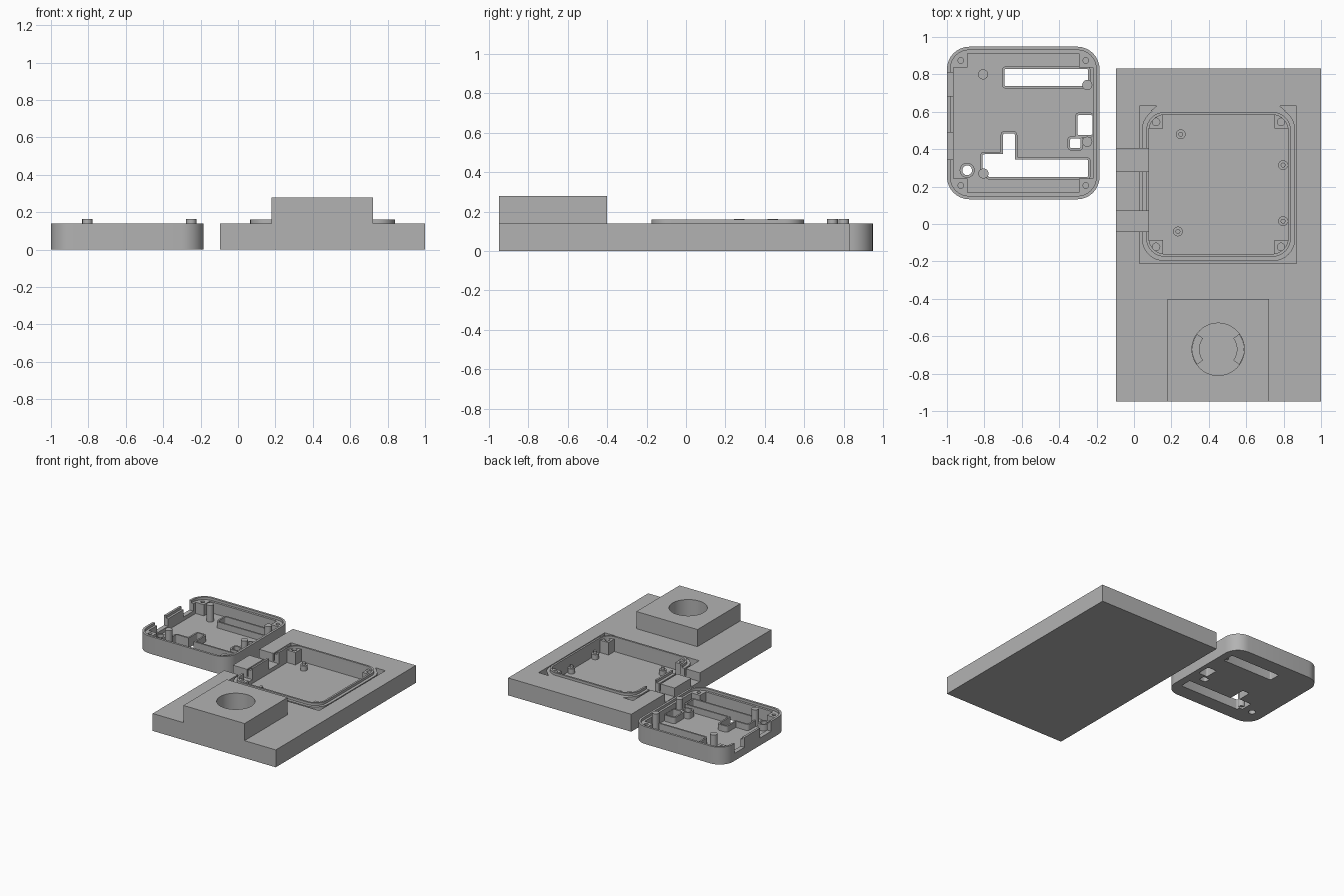
import bpy
import bmesh
from math import cos, sin, pi, radians

if "Cube" in bpy.data.objects:
    bpy.data.objects.remove(bpy.data.objects["Cube"], do_unlink=True)

grey = bpy.data.materials.new("plain grey")
COLOUR = (0.45, 0.45, 0.45, 1)
grey.use_nodes = True
grey.diffuse_color = COLOUR
for node in grey.node_tree.nodes:
    if node.type == 'BSDF_PRINCIPLED':
        node.inputs["Base Color"].default_value = COLOUR


# Profiles
def rect(x0, x1, y0, y1):
    return [(x0, y0), (x1, y0), (x1, y1), (x0, y1)]


def rounded(x0, x1, y0, y1, r, steps=8):
    pts = []
    corners = [(x1 - r, y1 - r), (x0 + r, y1 - r), (x0 + r, y0 + r), (x1 - r, y0 + r)]
    for i, (cx, cy) in enumerate(corners):
        for s in range(steps + 1):
            a = (i + s / steps) * pi / 2
            pts.append((cx + r * cos(a), cy + r * sin(a)))
    return pts


def circle(c, r, n=32):
    return [(c[0] + r * cos(2 * pi * i / n), c[1] + r * sin(2 * pi * i / n)) for i in range(n)]


def square(c, half, r):
    return rounded(c[0] - half, c[0] + half, c[1] - half, c[1] + half, r)


def cross(c, h, k):
    # Square cavity outline that leaves a block standing in each corner
    pts = [(h, -k), (h, k), (k, k), (k, h), (-k, h), (-k, k),
           (-h, k), (-h, -k), (-k, -k), (-k, -h), (k, -h), (k, -k)]
    return [(c[0] + x, c[1] + y) for x, y in pts]


# Solids
def prism(name, pts, z0, z1):
    bm = bmesh.new()
    base = bm.faces.new([bm.verts.new((x, y, z0)) for x, y in pts])
    top = bmesh.ops.extrude_face_region(bm, geom=[base])["geom"]
    verts = [g for g in top if isinstance(g, bmesh.types.BMVert)]
    bmesh.ops.translate(bm, verts=verts, vec=(0, 0, z1 - z0))
    bmesh.ops.recalc_face_normals(bm, faces=bm.faces)
    mesh = bpy.data.meshes.new(name)
    bm.to_mesh(mesh)
    bm.free()
    mesh.materials.append(grey)
    ob = bpy.data.objects.new(name, mesh)
    bpy.context.collection.objects.link(ob)
    return ob


def combine(ob, pts, z0, z1, operation='DIFFERENCE'):
    tool = prism("tool", pts, z0, z1)
    mod = ob.modifiers.new("shape", 'BOOLEAN')
    mod.solver = 'EXACT'
    mod.operation = operation
    mod.object = tool
    bpy.context.view_layer.objects.active = ob
    bpy.ops.object.modifier_apply(modifier=mod.name)
    bpy.data.objects.remove(tool, do_unlink=True)


def add(ob, pts, z0, z1):
    combine(ob, pts, z0, z1, 'UNION')


RIM = 0.14
TALL = 0.5
TRAY = (0.452, 0.212)
LID = (-0.592, 0.54)
DIAL = (0.45, -0.67)
CHANNELS = [(-0.04, 0.07), (0.28, 0.405)]
CORNERS = [(sx, sy) for sx in (-1, 1) for sy in (-1, 1)]

# Base plate with raised block and round socket
plate = prism("base_plate", rect(-0.095, 1, -0.948, 0.832), 0, RIM)
add(plate, rect(0.178, 0.722, -0.948, -0.4), 0.05, 0.278)
combine(plate, circle(DIAL, 0.14, 48), 0.08, TALL)

# Pocket around the tray, with open corner notches at the back
pocket = [(0.03, -0.21), (0.87, -0.21), (0.87, 0.63), (0.78, 0.63),
          (0.81, 0.605), (0.09, 0.605), (0.12, 0.63), (0.03, 0.63)]
combine(plate, pocket, 0.08, TALL)
combine(plate, square(TRAY, 0.41, 0.12), 0.02, TALL)
for y0, y1 in CHANNELS:
    combine(plate, rect(-0.2, 0.06, y0, y1), 0.07, TALL)

# Ledges on either side of the socket floor
for name, mid in (("socket_ledge_left", 0), ("socket_ledge_right", 180)):
    angles = [radians(mid + a) for a in range(-36, 37, 6)]
    arc = [(DIAL[0] + 0.139 * cos(a), DIAL[1] + 0.139 * sin(a)) for a in angles]
    arc += [(DIAL[0] + 0.1 * cos(a), DIAL[1] + 0.1 * sin(a)) for a in reversed(angles)]
    prism(name, arc, 0.08, 0.12)

# Tray set into the plate, with raised lip
tray = prism("tray", square(TRAY, 0.41, 0.12), 0.02, RIM)
combine(tray, cross(TRAY, 0.372, 0.298), 0.04, TALL)
lip = prism("tray_lip", square(TRAY, 0.387, 0.1), RIM, 0.16)
combine(lip, square(TRAY, 0.372, 0.085), 0.1, TALL)
for y0, y1 in CHANNELS:
    combine(tray, rect(-0.1, 0.1, y0, y1), 0.07, TALL)
    combine(lip, rect(-0.1, 0.1, y0, y1), 0.07, TALL)
for sx, sy in CORNERS:
    combine(tray, circle((TRAY[0] + sx * 0.334, TRAY[1] + sy * 0.334), 0.02, 20), 0.06, TALL)

# Tray posts with locating pins
for i, c in enumerate([(0.25, 0.48), (0.797, 0.315), (0.797, 0.015), (0.235, -0.04)]):
    post = prism(f"tray_post_{i + 1}", circle(c, 0.026, 24), 0.035, 0.08)
    add(post, circle(c, 0.013, 16), 0.07, 0.1)

# Lid shell with stepped rim and corner blocks
lid = prism("lid", square(LID, 0.408, 0.12), 0, RIM)
combine(lid, square(LID, 0.39, 0.1), 0.12, TALL)
combine(lid, cross(LID, 0.372, 0.298), 0.03, TALL)
for y0, y1 in ((0.345, 0.49), (0.685, 0.81)):
    combine(lid, rect(-1.1, -0.94, y0, y1), 0.06, TALL)
for sx, sy in CORNERS:
    combine(lid, circle((LID[0] + sx * 0.334, LID[1] + sy * 0.334), 0.015, 20), 0.05, TALL)

# Openings in the lid, each with a raised border
openings = [(-0.693, -0.245, 0.737, 0.83), (-0.78, -0.245, 0.25, 0.345),
            (-0.81, -0.64, 0.275, 0.373), (-0.7, -0.637, 0.3, 0.485),
            (-0.303, -0.222, 0.475, 0.583), (-0.343, -0.285, 0.405, 0.457)]
EDGE = 0.013
HOLE = (-0.892, 0.287)
for x0, x1, y0, y1 in openings:
    add(lid, rounded(x0 - EDGE, min(x1 + EDGE, -0.215), y0 - EDGE, y1 + EDGE, 0.022, 4), 0.015, 0.08)
add(lid, circle(HOLE, 0.04), 0.015, 0.08)
for x0, x1, y0, y1 in openings:
    combine(lid, rounded(x0, x1, y0, y1, 0.01, 4), -0.1, TALL)
combine(lid, circle(HOLE, 0.026), -0.1, TALL)

# Lid posts
for i, c in enumerate([(-0.807, 0.8), (-0.25, 0.743), (-0.25, 0.44), (-0.805, 0.27)]):
    prism(f"lid_post_{i + 1}", circle(c, 0.027, 24), 0.015, 0.163)

# Smooth the curved walls, keep the edges crisp
bpy.ops.object.select_all(action='DESELECT')
for ob in bpy.context.collection.objects:
    if ob.type == 'MESH' and grey.name in ob.data.materials:
        ob.select_set(True)
        bpy.context.view_layer.objects.active = ob
bpy.ops.object.shade_smooth_by_angle(angle=radians(30))
